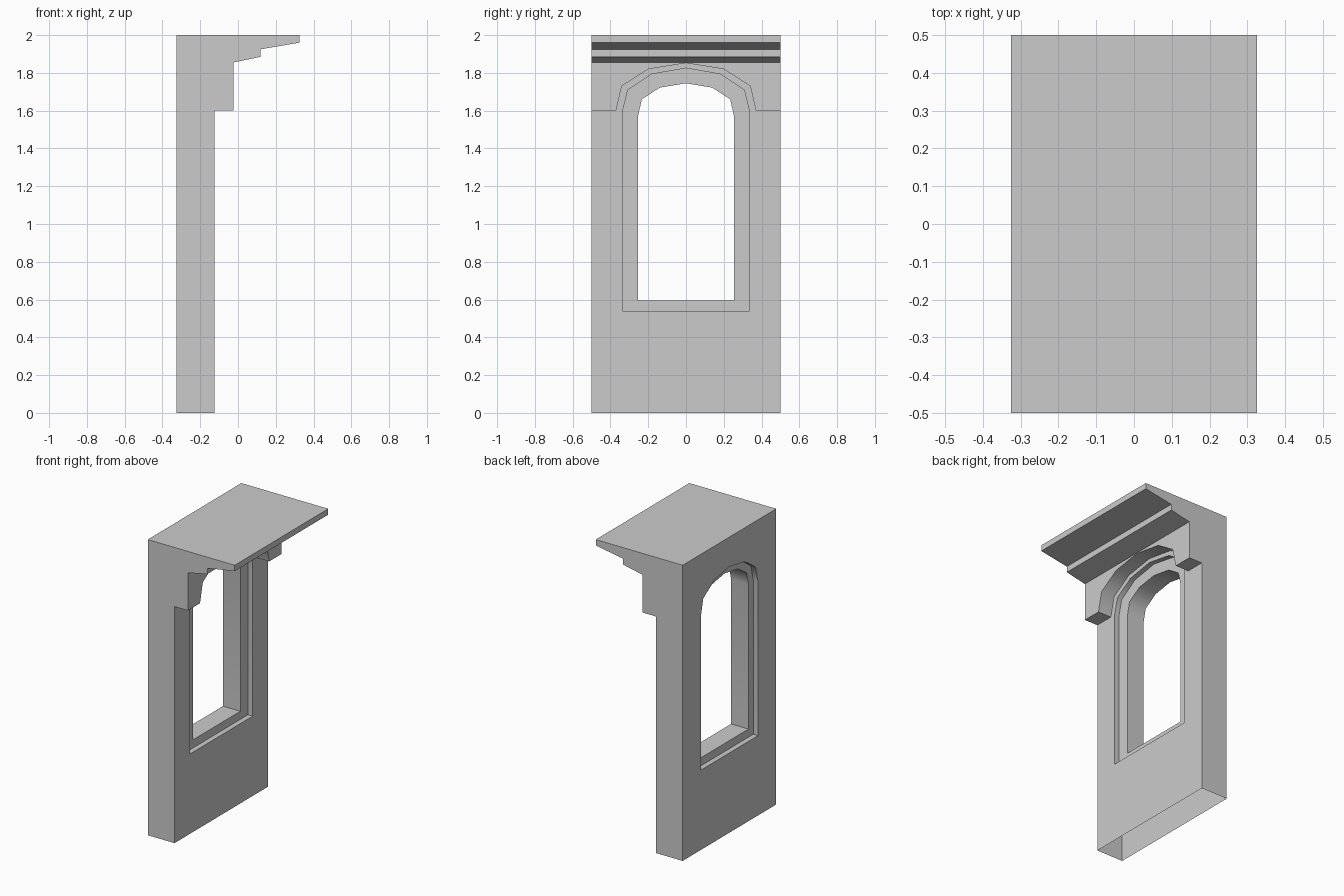
import bpy, bmesh, math

if "Cube" in bpy.data.objects:
    bpy.data.objects.remove(bpy.data.objects["Cube"])


def prism(name, points, a, b, to_co):
    """Closed prism: 2D outline swept from a to b; to_co maps (u, v, depth) to 3D."""
    bm = bmesh.new()
    near = [bm.verts.new(to_co(u, v, a)) for u, v in points]
    far = [bm.verts.new(to_co(u, v, b)) for u, v in points]
    bm.faces.new(near)
    bm.faces.new(far[::-1])
    n = len(points)
    for i in range(n):
        j = (i + 1) % n
        bm.faces.new((near[i], far[i], far[j], near[j]))
    bmesh.ops.recalc_face_normals(bm, faces=bm.faces)
    me = bpy.data.meshes.new(name)
    bm.to_mesh(me)
    bm.free()
    ob = bpy.data.objects.new(name, me)
    bpy.context.collection.objects.link(ob)
    return ob


def arch_cut(target, half, apex, x0, x1):
    """Cut a symmetric arched opening, half outline given bottom to top as (y, z)."""
    outline = half + [(0, apex)] + [(-y, z) for y, z in reversed(half)]
    cutter = prism("arch_cutter", outline, x0, x1, lambda u, v, d: (d, u, v))
    cutter.hide_render = True
    mod = target.modifiers.new("arch", 'BOOLEAN')
    mod.operation = 'DIFFERENCE'
    mod.solver = 'EXACT'
    mod.object = cutter
    bpy.context.view_layer.objects.active = target
    bpy.ops.object.modifier_apply(modifier=mod.name)
    bpy.data.objects.remove(cutter)


BACK, FACE, UPPER = -0.325, -0.125, -0.025
REVEAL = 0.035

# Wall with overhanging upper band and stepped cornice
profile = [(BACK, 0), (FACE, 0), (FACE, 1.6), (UPPER, 1.6), (UPPER, 1.855),
           (0.12, 1.885), (0.12, 1.925), (0.325, 1.96), (0.325, 2), (BACK, 2)]
wall = prism("window_wall", profile, -0.5, 0.5, lambda u, v, d: (u, d, v))

# Arch through the upper band
arch_cut(wall, [(0.37, 1.5), (0.37, 1.6), (0.34, 1.73), (0.2, 1.82)], 1.852, FACE, 0.0)
# Front recess, back recess, through opening
arch_cut(wall, [(0.335, 0.54), (0.335, 1.6), (0.308, 1.71), (0.183, 1.793)], 1.825,
         FACE - REVEAL, 0.0)
arch_cut(wall, [(0.305, 0.54), (0.305, 1.58), (0.28, 1.69), (0.165, 1.77)], 1.80,
         BACK - 0.1, BACK + REVEAL)
arch_cut(wall, [(0.253, 0.595), (0.253, 1.575), (0.234, 1.66), (0.139, 1.722)], 1.745,
         BACK - 0.1, 0.0)

# The underside is open
bm = bmesh.new()
bm.from_mesh(wall.data)
under = [f for f in bm.faces if all(v.co.z < 0.001 for v in f.verts)]
bmesh.ops.delete(bm, geom=under, context='FACES')
bm.to_mesh(wall.data)
bm.free()

# Soft shading around the arches, crisp corners elsewhere
wall.select_set(True)
bpy.context.view_layer.objects.active = wall
bpy.ops.object.shade_smooth_by_angle(angle=math.radians(50))
